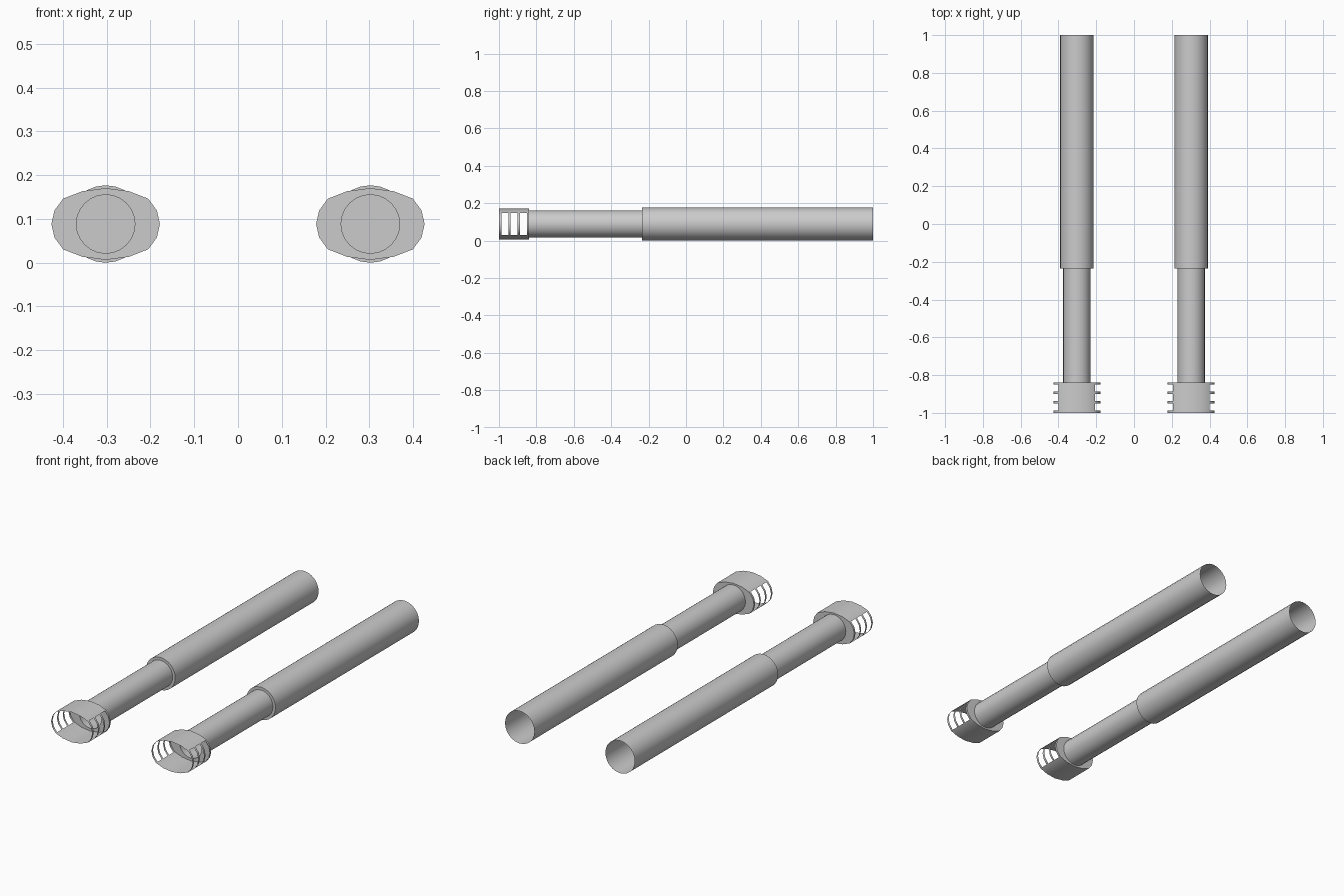
import bpy, bmesh, math

if "Cube" in bpy.data.objects:
    bpy.data.objects.remove(bpy.data.objects["Cube"])

CX, CZ = 0.3025, 0.0885      # barrel axis
R_BACK, R_SLIM, R_BORE = 0.0885, 0.073, 0.067
Y_FRONT, Y_PLATE, Y_STEP, Y_BACK = -1.0, -0.84, -0.235, 1.0


def ring(bm, outline, y):
    return [bm.verts.new((CX + x, y, CZ + z)) for x, z in outline]


def circle(r, n=24):
    return [(r * math.cos(2 * math.pi * i / n), r * math.sin(2 * math.pi * i / n)) for i in range(n)]


def band(bm, a, b, skip=()):
    n = len(a)
    for i in range(n):
        if i not in skip:
            bm.faces.new((a[i], a[(i + 1) % n], b[(i + 1) % n], b[i]))


def finish(bm, name):
    bmesh.ops.recalc_face_normals(bm, faces=bm.faces)
    mesh = bpy.data.meshes.new(name)
    bm.to_mesh(mesh)
    bm.free()
    obj = bpy.data.objects.new(name, mesh)
    bpy.context.collection.objects.link(obj)
    bpy.ops.object.select_all(action='DESELECT')
    obj.select_set(True)
    bpy.context.view_layer.objects.active = obj
    bpy.ops.object.shade_smooth_by_angle(angle=math.radians(35))
    obj.modifiers.new("Mirror", 'MIRROR').use_axis = (True, False, False)
    return obj


# Stepped barrel tube: closed bore at the front, open at the back
bm = bmesh.new()
profile = [(R_BORE, -0.6), (R_BORE, Y_PLATE), (R_SLIM, Y_PLATE),
           (R_SLIM, Y_STEP), (R_BACK, Y_STEP), (R_BACK, Y_BACK)]
rings = [ring(bm, circle(r), y) for r, y in profile]
for a, b in zip(rings, rings[1:]):
    band(bm, a, b)
bm.faces.new(rings[0])
finish(bm, "barrel_tubes")

# Muzzle brake: widened 16-sided shell with three vents on each side
quarter = [(0.124, 0), (0.117, 0.031), (0.097, 0.058), (0.053, 0.075), (0, 0.082)]
upper = quarter + [(-x, z) for x, z in quarter[-2::-1]]
outline = upper + [(x, -z) for x, z in upper[-2:0:-1]]
levels = [Y_FRONT, -0.987, -0.95, -0.937, -0.90, -0.888, -0.851, Y_PLATE]
side_segments = (0, 1, 14, 15, 6, 7, 8, 9)

bm = bmesh.new()
rings = [ring(bm, outline, y) for y in levels]
for k in range(len(levels) - 1):
    band(bm, rings[k], rings[k + 1], side_segments if k % 2 else ())

# Rear plate of the brake with a hole for the tube
hole = ring(bm, circle(R_SLIM), Y_PLATE)
edges = []
for loop in (rings[-1], hole):
    for i, v in enumerate(loop):
        w = loop[(i + 1) % len(loop)]
        edges.append(bm.edges.get((v, w)) or bm.edges.new((v, w)))
bmesh.ops.triangle_fill(bm, use_beauty=True, use_dissolve=False, edges=edges)
finish(bm, "muzzle_brakes")
